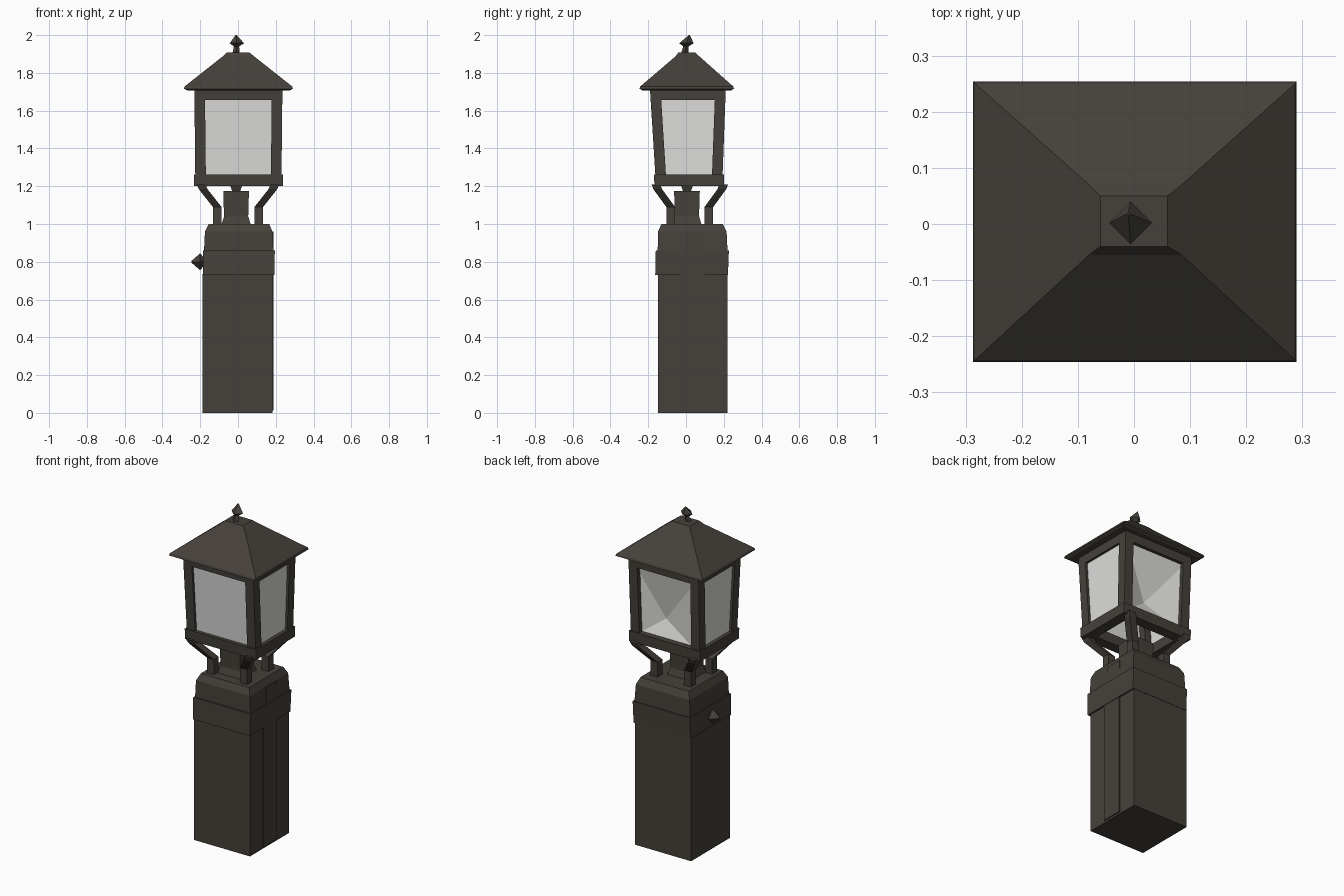
import bpy, bmesh
from mathutils import Vector

if "Cube" in bpy.data.objects:
    bpy.data.objects.remove(bpy.data.objects["Cube"], do_unlink=True)


def material(name, color):
    m = bpy.data.materials.new(name)
    m.use_nodes = True
    m.diffuse_color = color
    m.node_tree.nodes["Principled BSDF"].inputs["Base Color"].default_value = color
    return m


METAL = material("dark bronze", (0.060, 0.052, 0.043, 1))
GLASS = material("frosted glass", (0.72, 0.72, 0.71, 1))


def finish(name, bm, mat):
    bmesh.ops.recalc_face_normals(bm, faces=bm.faces)
    mesh = bpy.data.meshes.new(name)
    bm.to_mesh(mesh)
    bm.free()
    mesh.materials.append(mat)
    ob = bpy.data.objects.new(name, mesh)
    bpy.context.collection.objects.link(ob)
    return ob


def loft(name, rings, mat=METAL):
    """Skin a list of equal-length point rings and cap both ends."""
    bm = bmesh.new()
    rows = [[bm.verts.new(p) for p in ring] for ring in rings]
    n = len(rows[0])
    for a, b in zip(rows, rows[1:]):
        for i in range(n):
            j = (i + 1) % n
            bm.faces.new((a[i], a[j], b[j], b[i]))
    bm.faces.new(rows[0])
    bm.faces.new(rows[-1])
    return finish(name, bm, mat)


def rect(x0, x1, y0, y1, z):
    return [(x0, y0, z), (x1, y0, z), (x1, y1, z), (x0, y1, z)]


def square(x, y, r, z):
    return rect(x - r, x + r, y - r, y + r, z)


def box(name, x0, x1, y0, y1, z0, z1, mat=METAL):
    return loft(name, [rect(x0, x1, y0, y1, z0), rect(x0, x1, y0, y1, z1)], mat)


# Pedestal: shaft, band and cap with softened top
box("pedestal_shaft", -0.188, 0.183, -0.148, 0.22, 0, 0.735)
loft("pedestal_band", [rect(-0.185, 0.192, -0.163, 0.222, 0.73),
                       rect(-0.185, 0.195, -0.16, 0.227, 0.86)])
loft("pedestal_cap", [rect(-0.18, 0.188, -0.15, 0.22, 0.855),
                      rect(-0.175, 0.182, -0.148, 0.215, 0.96),
                      rect(-0.155, 0.165, -0.13, 0.195, 1.0)])
box("shaft_panel", 0.18, 0.189, -0.03, 0.1, 0.012, 0.73)
box("cap_panel", 0.18, 0.188, 0.0, 0.1, 0.86, 0.96)

# Pointed side knob on the band
loft("side_knob", [[(x, 0.03 + a * r, 0.8 + b * r) for a, b in
                    ((-1, 0), (0, -1), (1, 0), (0, 1))]
                   for x, r in ((-0.18, 0.02), (-0.2, 0.045), (-0.245, 0.006))])

# Central stem below the lantern
loft("stem", [square(-0.01, 0.005, r, z) for r, z in
              ((0.08, 0.99), (0.064, 1.04), (0.068, 1.175))])
loft("stem_tip", [square(-0.01, 0.005, r, z) for r, z in
                  ((0.02, 1.17), (0.03, 1.2))])

# Bent corner brackets
for sx, side in ((-1, "right"), (1, "left")):
    for sy, end in ((-1, "front"), (1, "back")):
        path = ((0.11, 0.99), (0.11, 1.09), (0.185, 1.185), (0.195, 1.21))
        loft(f"bracket_{end}_{side}",
             [square(sx * d, 0.02 + sy * d * 0.92, 0.023, z) for d, z in path])


# Lantern body: tapered outline
def corner(sx, sy, z, inset=0.0):
    t = (z - 1.24) / 0.46
    x = 0.002 + sx * (0.228 + 0.005 * t - inset)
    y = 0.016 - 0.006 * t + sy * (0.177 + 0.023 * t - inset)
    return Vector((x, y, z))


def ring(z, inset=0.0):
    return [corner(sx, sy, z, inset) for sx, sy in ((-1, -1), (1, -1), (1, 1), (-1, 1))]


def hollow_frame(name, z0, z1, grow, depth):
    """Open rectangular frame with outer and inner walls."""
    bm = bmesh.new()
    rows = [[bm.verts.new(p) for p in ring(z, i)] for z, i in
            ((z0, -grow), (z1, -grow), (z1, depth), (z0, depth))]
    for a, b in zip(rows, rows[1:] + rows[:1]):
        for i in range(4):
            j = (i + 1) % 4
            bm.faces.new((a[i], a[j], b[j], b[i]))
    return finish(name, bm, METAL)


hollow_frame("lantern_bottom_frame", 1.2, 1.262, 0.008, 0.055)
hollow_frame("lantern_top_frame", 1.656, 1.72, 0.0, 0.055)

corners = ((-1, -1), (1, -1), (1, 1), (-1, 1))
for i, (sx, sy) in enumerate(corners):
    rings = []
    for z in (1.25, 1.67):
        o = corner(sx, sy, z)
        q = corner(sx, sy, z, 0.056)
        rings.append([o, (q.x, o.y, z), q, (o.x, q.y, z)])
    loft(f"lantern_post_{i + 1}", rings)

# Glass panes set just behind the frame faces
for i, name in enumerate(("front", "left", "back", "right")):
    a, b = corners[i], corners[(i + 1) % 4]
    bm = bmesh.new()
    quad = [bm.verts.new(corner(*c, z, 0.014)) for c, z in
            ((a, 1.23), (b, 1.23), (b, 1.69), (a, 1.69))]
    if name == "back":
        # The back pane is dented inward
        tip = bm.verts.new((0.04, 0.13, 1.36))
        for k in range(4):
            bm.faces.new((quad[k], quad[(k + 1) % 4], tip))
    else:
        bm.faces.new(quad)
    finish(f"glass_pane_{name}", bm, GLASS)

# Hipped roof with thin eaves and flat top
loft("roof", [rect(-0.27, 0.275, -0.232, 0.24, 1.708),
              rect(-0.287, 0.29, -0.246, 0.254, 1.716),
              rect(-0.283, 0.287, -0.242, 0.25, 1.728),
              rect(-0.08, 0.085, -0.055, 0.07, 1.888),
              rect(-0.06, 0.06, -0.04, 0.05, 1.908)])

# Leaning arrow-shaped finial
loft("finial", [[(x + cx, y + cy, z) for x, y in ((-r, 0), (0, -r), (r, 0), (0, r))]
                for r, z, cx, cy in ((0.02, 1.9, -0.01, -0.008), (0.014, 1.94, -0.008, 0),
                                     (0.038, 1.957, -0.006, 0.002), (0.003, 2.0, -0.01, 0.018))])
